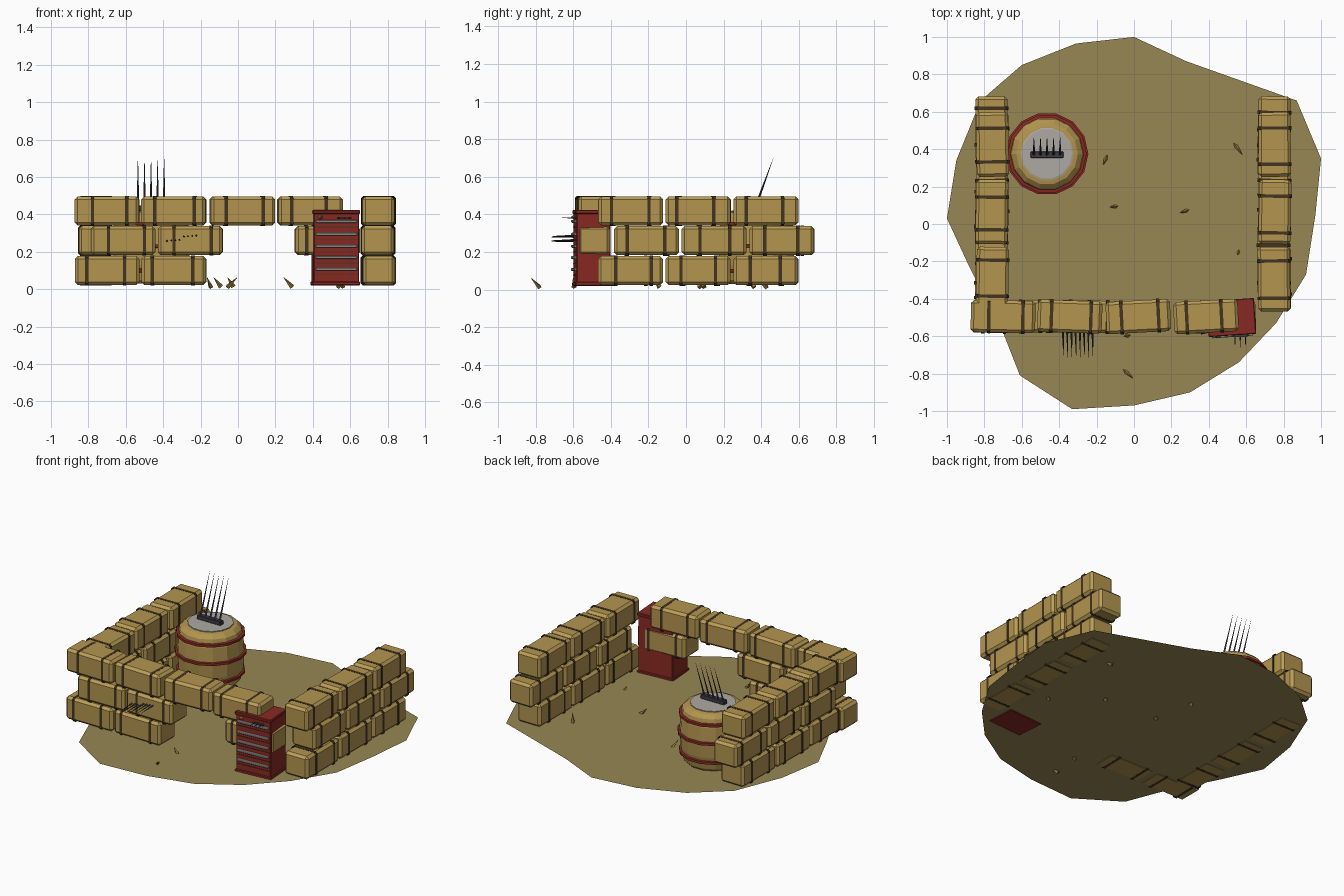
import bpy, bmesh, math, random
from mathutils import Vector, Matrix

if "Cube" in bpy.data.objects:
    bpy.data.objects.remove(bpy.data.objects["Cube"])

random.seed(4)


def material(name, rgb):
    m = bpy.data.materials.new(name)
    m.diffuse_color = (*rgb, 1)
    m.use_nodes = True
    m.node_tree.nodes["Principled BSDF"].inputs["Base Color"].default_value = m.diffuse_color
    return m


HAY = material("hay", (0.45, 0.30, 0.078))
HAY_EDGE = material("hay_edge", (0.50, 0.34, 0.095))
TWINE = material("dark_twine", (0.055, 0.035, 0.015))
DIRT = material("dirt", (0.31, 0.245, 0.09))
RED = material("red_paint", (0.25, 0.022, 0.016))
STEEL = material("light_steel", (0.42, 0.40, 0.37))
IRON = material("dark_iron", (0.045, 0.047, 0.055))
STRAW = material("straw_brown", (0.33, 0.20, 0.05))


def finish(name, bm, mats, loc=(0, 0, 0), rot=0):
    bmesh.ops.recalc_face_normals(bm, faces=bm.faces)
    me = bpy.data.meshes.new(name)
    bm.to_mesh(me)
    bm.free()
    for m in mats:
        me.materials.append(m)
    ob = bpy.data.objects.new(name, me)
    ob.location = loc
    ob.rotation_euler.z = math.radians(rot)
    bpy.context.collection.objects.link(ob)
    return ob


def add_box(bm, size, loc, bevel=0.0, mat=0, edge_mat=None):
    old = set(bm.faces)
    verts = bmesh.ops.create_cube(bm, size=1)["verts"]
    for v in verts:
        v.co = Vector([v.co[i] * size[i] + loc[i] for i in range(3)])
    if bevel:
        edges = list({e for v in verts for e in v.link_edges})
        bmesh.ops.bevel(bm, geom=edges, offset=bevel, segments=1, affect='EDGES')
    bm.normal_update()
    for f in bm.faces:
        if f not in old:
            flat = max(abs(c) for c in f.normal) > 0.98
            f.material_index = mat if flat or edge_mat is None else edge_mat


def add_spike(bm, base, tip, r, sides=4, mat=0):
    base, tip = Vector(base), Vector(tip)
    d = tip - base
    mtx = Matrix.Translation((base + tip) / 2) @ d.to_track_quat('Z', 'Y').to_matrix().to_4x4()
    res = bmesh.ops.create_cone(bm, cap_ends=True, segments=sides, radius1=r,
                                radius2=r * 0.08, depth=d.length, matrix=mtx)
    for f in {f for v in res["verts"] for f in v.link_faces}:
        f.material_index = mat


# Dirt patch
outline = [(0, 1), (.28, .87), (.87, .66), (1, .35), (.97, .05), (.92, -.27), (.76, -.53),
           (.56, -.74), (.30, -.9), (0, -.97), (-.33, -.99), (-.61, -.81), (-.70, -.58),
           (-.88, -.23), (-1, .03), (-.95, .34), (-.82, .66), (-.60, .85), (-.31, .965)]
bm = bmesh.new()
bm.faces.new([bm.verts.new((x, y, .025)) for x, y in reversed(outline)])
ob = finish("dirt_patch", bm, [DIRT])
if ob.data.polygons[0].normal.z < 0:
    ob.data.flip_normals()

# Hay bales with two twine bands
L, D, H = 0.345, 0.172, 0.154
ROWS = (0.1, 0.26, 0.418)


def bale(name, x, y, row, rot):
    bm = bmesh.new()
    add_box(bm, (L, D, H), (0, 0, 0), 0.016, 0, 1)
    for s in (-1, 1):
        add_box(bm, (0.006, D + .009, H + .007), (s * 0.095 + random.uniform(-.02, .02), 0, 0),
                0.012, 2)
    finish(name, bm, [HAY, HAY_EDGE, TWINE], (x, y, ROWS[row]), rot)


# Side walls, staggered rows
for side, x in (("left", -0.76), ("right", 0.75)):
    for row in range(3):
        for i in range(3):
            y = -0.295 + 0.36 * i + (0.085 if row == 1 else 0)
            bale(f"{side}_wall_bale_{row}_{i}", x + random.uniform(-.004, .004), y, row,
                 90 + random.uniform(-1.2, 1.2))

# Front wall with its gap
front = [(-.70, 0, 0), (-.343, 0, -1), (-.615, 1, 1), (-.255, 1, -1), (.478, 1, 2),
         (-.70, 2, -1), (-.343, 2, -2), (.023, 2, 3), (.385, 2, 3)]
for n, (x, row, rot) in enumerate(front):
    bale(f"front_wall_bale_{n}", x, -0.495, row, rot)

# Tool cabinet with drawer pulls
bm = bmesh.new()
add_box(bm, (.245, .18, .39), (0, 0, .215), 0.004)
add_box(bm, (.255, .192, .02), (0, 0, .413), 0.004)
add_box(bm, (.255, .192, .02), (0, 0, .03), 0.004)
for z in (.363, .294, .23, .17, .107):
    add_box(bm, (.222, .016, .016), (0, -.096, z), 0.004, 1)
    add_box(bm, (.236, .004, .004), (0, -.091, z - .03), 0, 2)
finish("tool_cabinet", bm, [RED, STEEL, TWINE], (.52, -.5, 0), 4)

# Small fork and straw stub stuck in the cabinet
bm = bmesh.new()
for i in range(3):
    add_spike(bm, (.54 + .028 * i, -.58, .38), (.54 + .028 * i, -.66, .382), .005)
add_box(bm, (.075, .012, .01), (.568, -.597, .38))
finish("cabinet_fork", bm, [IRON])
bm = bmesh.new()
add_spike(bm, (.44, -.59, .385), (.44, -.612, .385), .018, 6)
finish("cabinet_straw_stub", bm, [STRAW])

# Barrel: revolved profile, steel lid
cx, cy, N = -.465, .375, 14


def lathe(name, profile, mat, cap=False):
    bm = bmesh.new()
    rings = [[bm.verts.new((r * math.cos(math.tau * k / N), r * math.sin(math.tau * k / N), z))
              for k in range(N)] for r, z in profile]
    for a, b in zip(rings, rings[1:]):
        for k in range(N):
            j = (k + 1) % N
            bm.faces.new((a[k], a[j], b[j], b[k]))
    if cap:
        bm.faces.new(rings[0][::-1])
        bm.faces.new(rings[-1])
    return finish(name, bm, [mat], (cx, cy, 0))


lathe("barrel_body", [(.165, .03), (.185, .05), (.202, .13), (.208, .23), (.202, .33),
                      (.190, .385), (.165, .408), (.145, .412)], HAY, True)
lathe("barrel_lid", [(.141, .405), (.141, .418), (.134, .420)], STEEL, True)
for n, (r, z) in enumerate(((.199, .1), (.209, .23), (.200, .35))):
    lathe(f"barrel_hoop_{n}", [(r - .01, z - .011), (r + .012, z - .008),
                               (r + .012, z + .008), (r - .01, z + .011)], RED)

# Fork head standing on the barrel
bm = bmesh.new()
add_box(bm, (.175, .034, .028), (cx, .37, .434), .003)
for i in range(5):
    x = cx + .035 * (i - 2)
    add_spike(bm, (x, .368, .435), (x, .465, .70), .0075)
finish("barrel_fork", bm, [IRON])

# Tines poking through the front wall
bm = bmesh.new()
for i in range(8):
    x, z = -.38 + .0225 * i, (.262 if i < 4 else .285) + .002 * (i % 4 - 2)
    add_spike(bm, (x, -.56, z), (x + .003, -.715, z - .003), .0065)
finish("wall_fork", bm, [IRON])

# Loose straw spikes on the ground: x, y, lean x, lean y
for n, (x, y, dx, dy) in enumerate([(-.165, .315, .02, .05), (-.13, .09, .04, .005),
                                    (.245, .06, .045, .015), (.58, .37, -.045, .06),
                                    (.555, -.165, .005, .025), (-.005, -.825, -.05, .045),
                                    (-.055, -.60, .03, .005)]):
    bm = bmesh.new()
    tall = .05 if n != 4 else .03
    add_spike(bm, (x + dx, y + dy, .012), (x, y, .012 + tall), .014)
    finish(f"straw_spike_{n}", bm, [STRAW])
